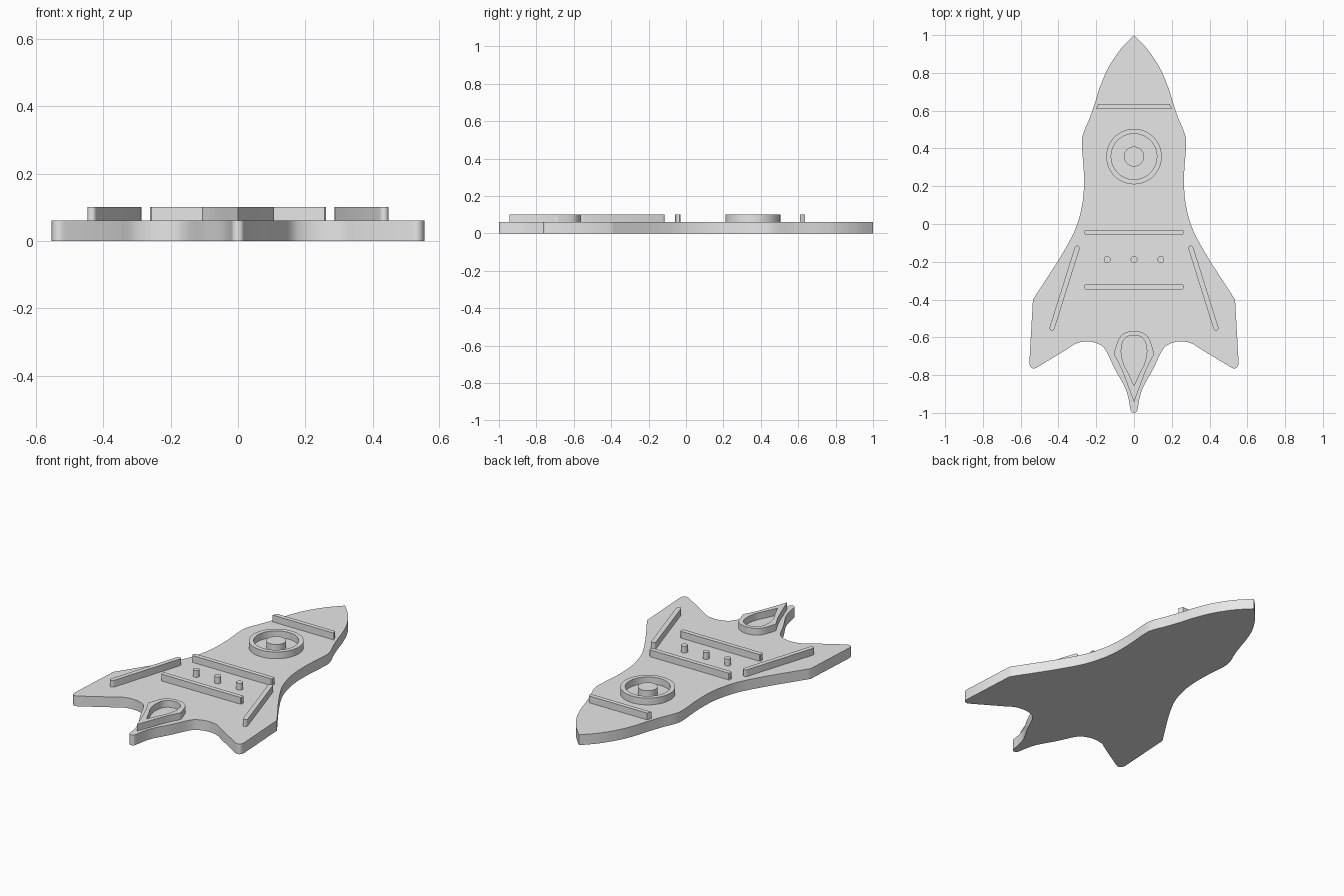
import bpy, bmesh, math

if "Cube" in bpy.data.objects:
    bpy.data.objects.remove(bpy.data.objects["Cube"])

BASE_TOP, RELIEF_BOTTOM, RELIEF_TOP = 0.061, 0.058, 0.101

grey = bpy.data.materials.new("plain_grey")
grey.diffuse_color = (0.8, 0.8, 0.8, 1)
grey.use_nodes = True
grey.node_tree.nodes["Principled BSDF"].inputs["Base Color"].default_value = grey.diffuse_color


def spline(pts, n=5):
    """Smooth open path through the given points."""
    p = [pts[0]] + pts + [pts[-1]]
    out = []
    for i in range(1, len(p) - 2):
        for k in range(n):
            t = k / n
            out.append(tuple(
                0.5 * (2 * b + (c - a) * t + (2 * a - 5 * b + 4 * c - d) * t * t
                       + (3 * b - a - 3 * c + d) * t ** 3)
                for a, b, c, d in zip(*p[i - 1:i + 3])))
    return out + [pts[-1]]


def mirrored(half):
    """Close a right-hand half outline whose ends lie on x = 0."""
    return half + [(-x, y) for x, y in half[-2:0:-1]]


def circle(cx, cy, r, n=48):
    return [(cx + r * math.cos(2 * math.pi * i / n),
             cy + r * math.sin(2 * math.pi * i / n)) for i in range(n)]


def capsule(a, b, r, n=8):
    """Round-ended bar outline between two points."""
    ang = math.atan2(b[1] - a[1], b[0] - a[0])
    pts = []
    for c, start in ((b, ang - math.pi / 2), (a, ang + math.pi / 2)):
        for i in range(n + 1):
            t = start + math.pi * i / n
            pts.append((c[0] + r * math.cos(t), c[1] + r * math.sin(t)))
    return pts


def plate(name, outline, z0=RELIEF_BOTTOM, z1=RELIEF_TOP, hole=None):
    """Upright extrusion of an outline, optionally with a matching hole loop."""
    bm = bmesh.new()

    def ring(pts, z):
        return [bm.verts.new((x, y, z)) for x, y in pts]

    def bridge(a, b):
        for i in range(len(a)):
            j = (i + 1) % len(a)
            bm.faces.new((a[i], a[j], b[j], b[i]))

    low, high = ring(outline, z0), ring(outline, z1)
    bridge(low, high)
    if hole:
        hole_low, hole_high = ring(hole, z0), ring(hole, z1)
        bridge(high, hole_high)
        bridge(hole_high, hole_low)
        bridge(hole_low, low)
    else:
        bm.faces.new(high)
        bm.faces.new(low[::-1])
    bmesh.ops.recalc_face_normals(bm, faces=bm.faces[:])
    mesh = bpy.data.meshes.new(name)
    bm.to_mesh(mesh)
    bm.free()
    mesh.materials.append(grey)
    ob = bpy.data.objects.new(name, mesh)
    bpy.context.collection.objects.link(ob)
    bpy.ops.object.select_all(action='DESELECT')
    ob.select_set(True)
    bpy.context.view_layer.objects.active = ob
    bpy.ops.object.shade_smooth_by_angle(angle=math.radians(30))
    return ob


# Rocket-shaped base: nose and waist, fin tip, bay, tail
side = spline([(0, 1), (0.075, 0.92), (0.14, 0.82), (0.182, 0.72), (0.207, 0.64),
               (0.235, 0.56), (0.268, 0.48), (0.276, 0.42), (0.266, 0.28),
               (0.267, 0.16), (0.283, 0.06), (0.318, -0.045), (0.39, -0.175),
               (0.46, -0.285), (0.535, -0.40)])
fin_tip = spline([(0.554, -0.735), (0.549, -0.755), (0.533, -0.765), (0.515, -0.76)], 3)
bay = spline([(0.35, -0.66), (0.305, -0.632), (0.25, -0.622), (0.195, -0.632),
              (0.152, -0.665), (0.103, -0.765), (0.05, -0.86), (0.03, -0.92),
              (0.019, -0.98), (0.012, -0.995), (0, -1)])
plate("rocket_base", mirrored(side + fin_tip + bay), 0, BASE_TOP)

# Round window: rim and centre disc
plate("window_rim", circle(0, 0.357, 0.147), hole=circle(0, 0.357, 0.121))
plate("window_disc", circle(0, 0.357, 0.053))

# Cross bars
plate("nose_bar", [(-0.2, 0.609), (0.2, 0.609), (0.189, 0.635), (-0.189, 0.635)])
for name, y in (("upper_band", -0.044), ("lower_band", -0.332)):
    w, h, c = 0.262, 0.0135, 0.005
    plate(name, [(-w + c, y - h), (w - c, y - h), (w, y - h + c), (w, y + h - c),
                 (w - c, y + h), (-w + c, y + h), (-w, y + h - c), (-w, y - h + c)])

# Rivets between the bands
for i, x in enumerate((-0.142, 0, 0.142)):
    plate(f"rivet_{i + 1}", circle(x, -0.188, 0.018, 24))

# Slanted fin bars
for name, s in (("left_fin_bar", -1), ("right_fin_bar", 1)):
    plate(name, capsule((s * 0.301, -0.128), (s * 0.434, -0.551), 0.0135))

# Flame outline
outer = (spline([(0, -0.565), (0.045, -0.575), (0.08, -0.607), (0.107, -0.685)])
         + spline([(0.105, -0.692), (0.072, -0.755), (0.042, -0.83), (0, -0.944)]))
inner = (spline([(0, -0.589), (0.035, -0.597), (0.06, -0.625), (0.068, -0.67)])
         + spline([(0.067, -0.69), (0.055, -0.74), (0.03, -0.79), (0, -0.856)]))
plate("flame_rim", mirrored(outer), hole=mirrored(inner))
